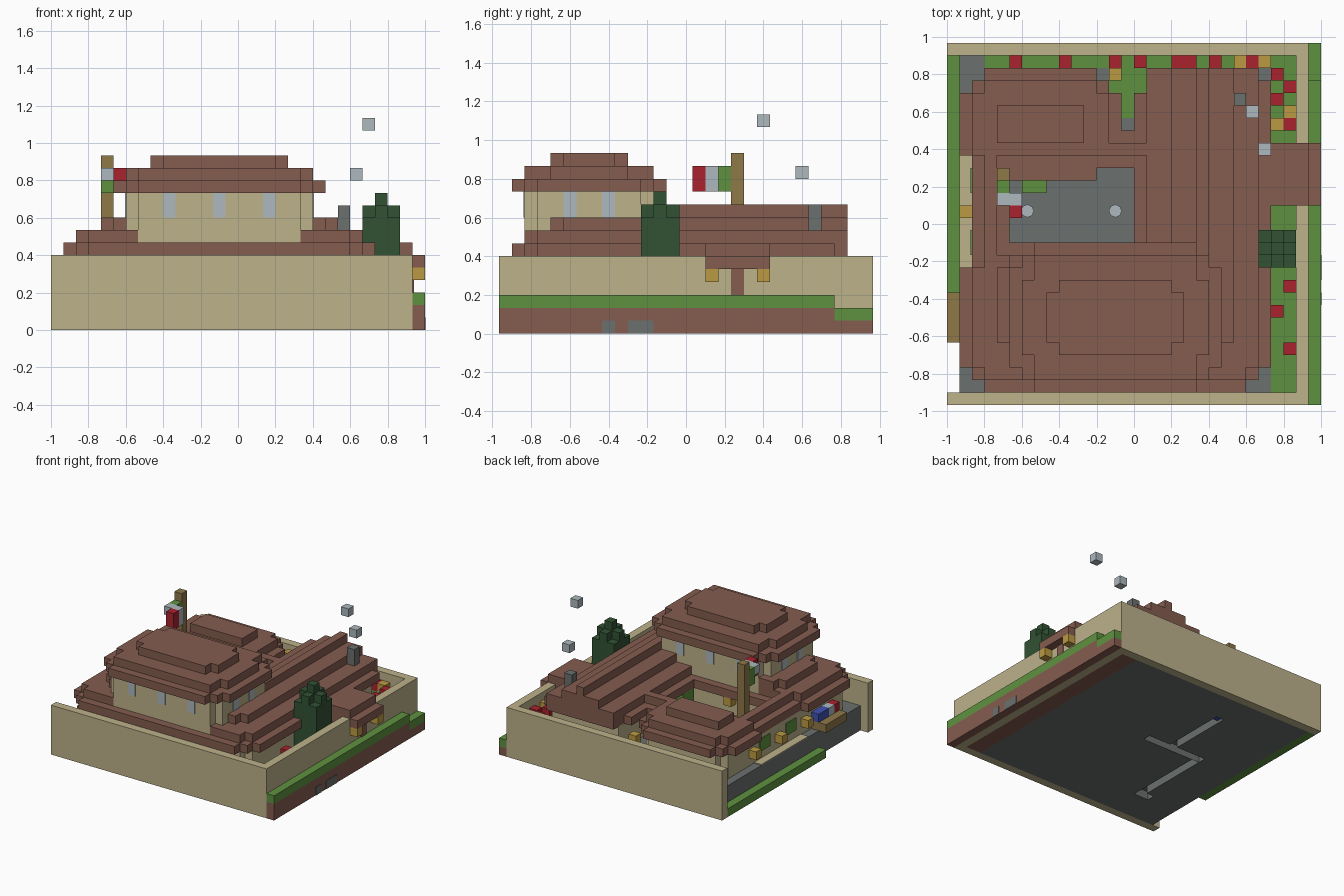
import bpy, bmesh
from mathutils import Matrix, Vector

if "Cube" in bpy.data.objects:
    bpy.data.objects.remove(bpy.data.objects["Cube"])

U = 1 / 15  # size of one block


def material(name, r, g, b):
    lin = [(c / 255 / 12.92) if c < 11 else ((c / 255 + 0.055) / 1.055) ** 2.4 for c in (r, g, b)]
    m = bpy.data.materials.new(name)
    m.use_nodes = True
    m.diffuse_color = (*lin, 1)
    m.node_tree.nodes["Principled BSDF"].inputs["Base Color"].default_value = (*lin, 1)
    return m


clay = material("clay brown", 133, 92, 79)
sand = material("sand wall", 189, 178, 139)
grass = material("grass green", 95, 145, 64)
red = material("flower red", 170, 34, 46)
gold = material("lantern gold", 187, 154, 66)
stone = material("stone grey", 107, 112, 109)
pale = material("pale grey", 173, 185, 190)
leaf = material("dark leaf green", 49, 82, 52)
timber = material("timber brown", 143, 120, 73)
blue = material("cloth blue", 62, 82, 175)


def boxes(name, mat, *cells):
    """One object from block ranges (x0, x1, y0, y1, z0, z1) counted in blocks."""
    bm = bmesh.new()
    for x0, x1, y0, y1, z0, z1 in cells:
        centre = Vector(((x0 + x1) / 2 - 15, (y0 + y1) / 2 - 14.5, (z0 + z1) / 2)) * U
        size = Vector((x1 - x0, y1 - y0, z1 - z0)) * U
        bmesh.ops.create_cube(bm, size=1, matrix=Matrix.Translation(centre) @ Matrix.Diagonal((*size, 1)))
    me = bpy.data.meshes.new(name)
    bm.to_mesh(me)
    bm.free()
    me.materials.append(mat)
    ob = bpy.data.objects.new(name, me)
    bpy.context.collection.objects.link(ob)
    return ob


def rounded(x0, x1, y0, y1, z0, z1, steps=1):
    """Block ranges of a slab whose corners are cut back in steps."""
    return [(x0 + s, x1 - s, y0 + steps - s, y1 - steps + s, z0, z1) for s in range(steps + 1)]


def cubes(name, mat, places, z):
    return boxes(name, mat, *[(x, x + 1, y, y + 1, z, z + 1) for x, y in places])


# Ground slab with channels cut in its underside
ground = boxes("ground_slab", stone, (1, 26, 1, 28, 0, 3))
cutter = boxes("channel_cutter", stone, (5, 7, 5, 6, -1, 1), (6, 7, 6, 15, -1, 1),
               (6, 14, 15, 16, -1, 1), (10, 11, 16, 24, -1, 1))
cutter.hide_render = True
cut = ground.modifiers.new("channels", "BOOLEAN")
cut.operation = "DIFFERENCE"
cut.object = cutter
cut.use_self = True
bpy.context.view_layer.objects.active = ground
bpy.ops.object.modifier_apply(modifier=cut.name)
bpy.data.objects.remove(cutter)
boxes("channel_water", blue, (10.02, 10.98, 23, 23.98, 0.3, 1))

# Earth, lawns and pavement
boxes("earth", clay, (26, 28, 1, 28, 0, 2), (29, 30, 0, 26, 0, 2), (29, 30, 26, 29, 0, 1))
boxes("lawn", grass, (26, 28, 1, 28, 2, 3), (29, 30, 0, 26, 2, 3), (29, 30, 26, 29, 1, 2),
      (0, 1, 9, 28, 0, 1), (3, 26, 27, 28, 3, 3.1), (13, 16, 23, 27, 3, 3.1))
boxes("earth_stones", stone, (29.95, 30.05, 8, 9, 0, 1), (29.95, 30.05, 10, 12, 0, 1))
boxes("pavement", sand, (1, 2, 11, 20, 3, 3.1))

# Boundary wall
boxes("boundary_wall", sand, (0, 29, 0, 1, 0, 6), (0, 29, 28, 29, 0, 6), (28, 29, 1, 28, 0, 6))
boxes("gate_door", clay, (29, 29.1, 18, 19, 3, 5))
boxes("gate_roof", clay, (25, 29, 16, 21, 6, 7), (26, 30, 16, 21, 5, 6))

# House walls around the courtyard
boxes("ground_floor_walls", sand, *rounded(2, 25, 2, 12, 3, 6), (2, 4, 11, 20, 3, 6),
      (2, 13, 19, 25, 3, 6), (3, 12, 19, 26, 3, 6), (12, 17, 20, 21, 3, 6), (16, 25, 12, 26, 3, 6))
boxes("upper_walls", sand, (7, 20, 1.98, 12.02, 6.9, 11), (6, 21, 3, 11, 7, 11))

# Windows of the upper floor on all four sides
windows = []
for x in (9, 13, 17):
    windows += [(x, x + 1, 1.9, 1.98, 9, 11), (x, x + 1, 12.02, 12.1, 9, 11)]
for y in (5, 8):
    windows += [(21, 21.08, y, y + 1, 9, 11), (5.92, 6, y, y + 1, 9, 11)]
boxes("upper_windows", pale, *windows)

# Tiled roofs in stepped layers
boxes("main_lower_roof", clay, *rounded(1, 26, 1, 13, 6, 7, 2), *rounded(2, 25, 2, 12, 7, 8),
      *rounded(4, 23, 4, 12, 8, 9))
boxes("main_upper_roof", clay, (5, 22, 3, 11, 11, 12), (6, 21, 2, 12, 11, 12), (7, 20, 1, 13, 11, 12),
      (6, 21, 4, 10, 12, 13), (7, 20, 2, 12, 12, 13), *rounded(8, 19, 4, 10, 13, 14))
boxes("side_wing_roof", clay, (15, 26, 12, 25, 6, 7), (16, 26, 12, 26, 6, 7), (16, 25, 12, 27, 6, 7),
      (16, 25, 11, 27, 7, 8), (18, 23, 11, 27, 8, 9), (20, 21, 11, 27, 9, 10))
boxes("rear_roof", clay, (1, 14, 20, 25, 6, 7), (2, 13, 19, 26, 6, 7), (3, 12, 18, 27, 6, 7),
      (2, 16, 19, 22, 6, 7), (2, 13, 20, 25, 7, 8), (3, 12, 20, 26, 7, 8),
      (12, 17, 20, 21, 7, 8), (4, 11, 21, 24, 8, 9))
boxes("street_wing_roof", clay, (2, 5, 10, 20, 6, 7), (3, 4, 11, 20, 7, 8))

# Chimney and smoke
boxes("chimney", stone, (23, 24, 24, 25, 7, 10))
boxes("smoke", pale, (24, 25, 23, 24, 12, 13), (25, 26, 20, 21, 16, 17))

# Flagpole and waving flag
boxes("flagpole", timber, (4, 5, 18, 19, 3, 14))
boxes("flag_green", grass, (4, 5, 17, 18, 11, 13))
boxes("flag_white", pale, (4, 6, 16, 17, 12, 13), (5, 6, 16, 17, 11, 12))
boxes("flag_red", red, (5, 6, 15, 16, 11, 13))

# Lanterns
cubes("gate_lanterns", gold, [(29, 16), (29, 20)], 4)
cubes("street_lanterns", gold, [(1, 10), (1, 15), (1, 20)], 4)
cubes("eave_lanterns", gold, [(13, 26), (10, 12)], 5)

# Courtyard lamps and plants
for n, x in enumerate((-0.57, -0.1)):
    bpy.ops.mesh.primitive_cylinder_add(vertices=8, radius=0.035, depth=2 * U, location=(x, 0.07, 4 * U))
    lamp = bpy.context.object
    lamp.name = f"courtyard_lamp_{n + 1}"
    lamp.data.materials.append(pale)
boxes("courtyard_plants", grass, (6, 8, 17, 18, 3, 5), (15, 16, 13, 15, 3, 6))
boxes("wall_plants", grass, (1.9, 2, 12, 14, 4, 5.5), (1.9, 2, 17, 19, 4, 5.5))

# Flower beds: bloom on a green stem
red_spots = [(x, 27) for x in (5, 9, 13, 15, 18, 19, 21, 24)]
red_spots += [(26, 26), (27, 25), (26, 24), (27, 22), (27, 9), (26, 7), (27, 4)]
gold_spots = [(23, 27), (25, 27), (26, 22), (27, 23)]
cubes("red_flowers", red, red_spots, 4)
cubes("gold_flowers", gold, gold_spots, 4)
cubes("flower_stems", grass, red_spots + gold_spots, 3)

# Tree
boxes("tree", leaf, (25, 28, 12, 13, 3, 10), (26, 27, 11, 14, 3, 10),
      (25, 28, 11, 14, 3, 9), (26, 27, 12, 13, 10, 11))

# Street cart with goods
boxes("cart", timber, (0, 2, 5, 9, 3, 4))
boxes("cart_blue_cloth", blue, (1, 2, 7, 9, 4, 5))
boxes("cart_white_cloth", pale, (1, 2, 6, 7, 4, 5))
boxes("cart_red_cloth", red, (1, 2, 5, 6, 4, 5))
